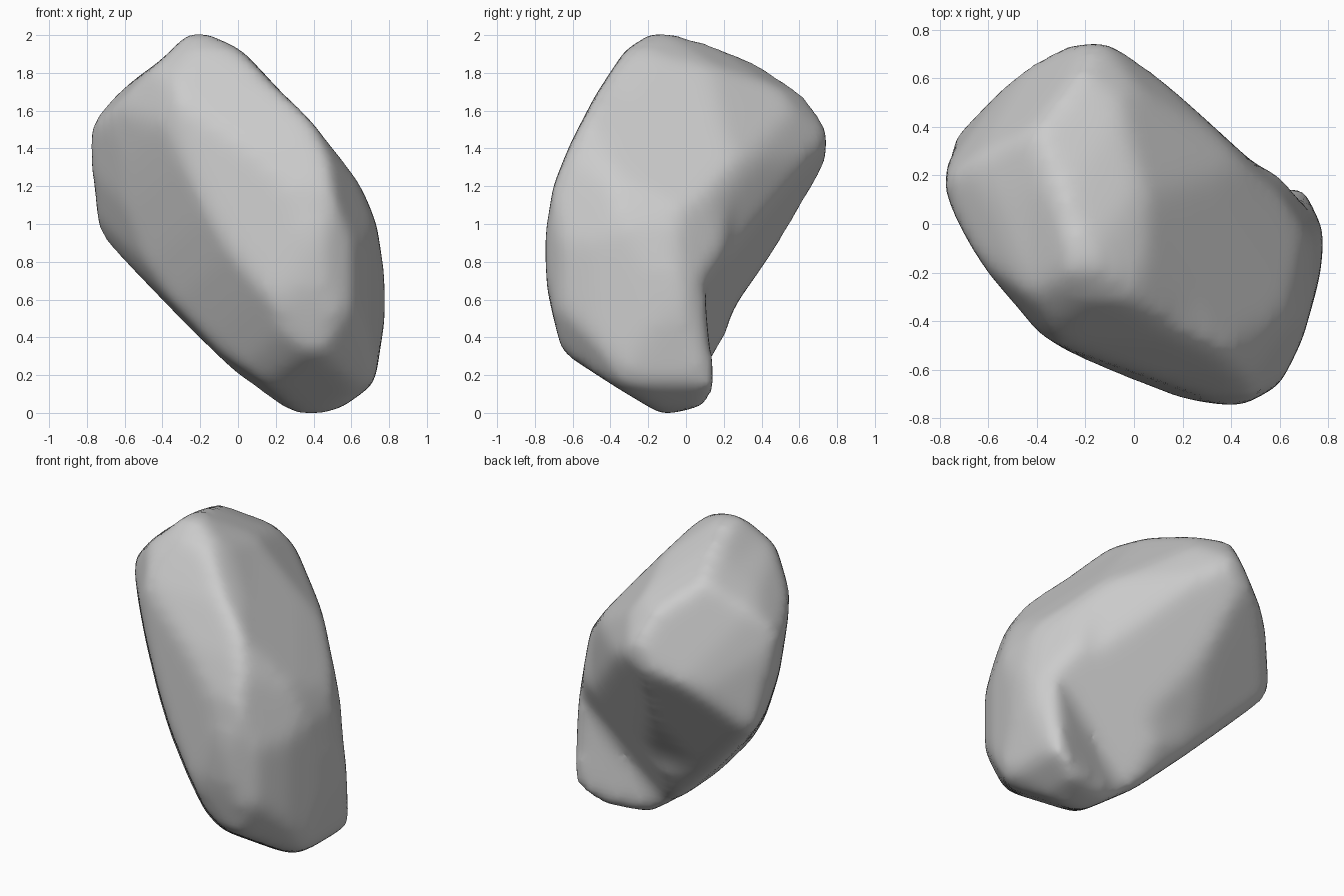
import bpy, bmesh
from math import sin, cos, radians
from mathutils import Matrix, Vector

cube = bpy.data.objects.get("Cube")
if cube:
    bpy.data.objects.remove(cube, do_unlink=True)

X, Y, Z = Vector((1, 0, 0)), Vector((0, 1, 0)), Vector((0, 0, 1))
BASE, MIDDLE = Vector(), Vector((0, 0, 1))
REACH = 3
SWELL = 1.02  # spare stone that the wear takes off again


def prism(name, outline, right, up, origin):
    """Long block whose cross-section is the outline drawn on the right/up axes."""
    depth = right.cross(up).normalized() * REACH
    bm = bmesh.new()
    corners = [origin + right * u + up * v - depth for u, v in outline]
    face = bm.faces.new([bm.verts.new(MIDDLE + (c - MIDDLE) * SWELL) for c in corners])
    extruded = bmesh.ops.extrude_face_region(bm, geom=[face], use_keep_orig=True)
    moved = [g for g in extruded["geom"] if isinstance(g, bmesh.types.BMVert)]
    bmesh.ops.translate(bm, verts=moved, vec=depth * 2)
    bmesh.ops.recalc_face_normals(bm, faces=bm.faces)
    mesh = bpy.data.meshes.new(name)
    bm.to_mesh(mesh)
    bm.free()
    obj = bpy.data.objects.new(name, mesh)
    bpy.context.collection.objects.link(obj)
    obj.hide_render = True
    return obj


def slanted_axes(turn, tilt):
    """Right and up axes of a sheet turned about z and tilted back."""
    a, e = radians(turn), radians(tilt)
    right = Vector((cos(a), sin(a), 0))
    away = Vector((-sin(a), cos(a), 0))
    return right, Z * cos(e) + away * sin(e)


def half_space(name, point, normal):
    """Huge block below a flat chipped face."""
    up = Vector(normal).normalized()
    square = [(-REACH, -REACH), (REACH, -REACH), (REACH, 0), (-REACH, 0)]
    return prism(name, square, up.orthogonal().normalized(), up, Vector(point))


def hollow(name, point, normal, valley):
    """Flat face that rises again beyond a valley line."""
    up = Vector(normal).normalized()
    right = Vector(valley).cross(up).normalized()
    bent = [(-REACH, -REACH), (REACH, -REACH), (REACH, REACH), (0, 0), (-REACH, 0)]
    return prism(name, bent, right, up, Vector(point))


# Main boulder block, seen along its depth
boulder = prism("boulder", [
    (-.25, 2), (-.15, 2), (.03, 1.95), (.2, 1.74), (.5, 1.46), (.66, 1.15), (.72, 1),
    (.76, .75), (.77, .55), (.71, .17), (.53, .04), (.37, 0), (.27, .02), (0, .22),
    (-.66, .85), (-.73, .95), (-.75, 1.2), (-.77, 1.4), (-.76, 1.54), (-.72, 1.62),
    (-.4, 1.85)], X, Z, BASE)

# Side and plan outlines that trim the block
side = prism("side_trim", [
    (-.18, 2), (0, 1.99), (.2, 1.93), (.5, 1.83), (.65, 1.67), (.73, 1.5), (.74, 1.38),
    (.68, 1.2), (.57, 1.02), (.27, .6), (.22, .5), (.21, .2), (.1, .05), (-.17, 0),
    (-.37, .15), (-.58, .26), (-.65, .35), (-.72, .65), (-.74, .9), (-.69, 1.2),
    (-.6, 1.42), (-.47, 1.67), (-.3, 1.93)], Y, Z, BASE)
plan = prism("plan_trim", [
    (-.77, .15), (-.75, .32), (-.66, .47), (-.44, .65), (-.28, .72), (-.12, .74),
    (-.03, .7), (.15, .55), (.5, .23), (.6, .21), (.7, .15), (.77, -.04), (.75, -.22),
    (.68, -.47), (.59, -.65), (.43, -.74), (.2, -.71), (-.03, -.66), (-.2, -.56),
    (-.42, -.42), (-.6, -.22), (-.7, -.05)], X, Y, BASE)

# Slanted outlines that chamfer the corners
front_slant = prism("front_slant_trim", [
    (-.6, .66), (-.6, .58), (-.57, .37), (-.53, .17), (-.46, -.12), (-.39, -.35),
    (-.29, -.6), (-.19, -.81), (-.03, -.98), (.26, -1.07), (.45, -1.02), (.65, -.87),
    (.6, -.21), (.55, .04), (.49, .35), (.33, .74), (.19, .88), (0, .98), (-.12, .98),
    (-.42, .83)], *slanted_axes(35, 28), MIDDLE)
back_slant = prism("back_slant_trim", [
    (-.65, -.62), (-.63, -.18), (-.55, .27), (-.35, .47), (-.08, .72), (.11, .91),
    (.21, .91), (.34, .87), (.52, .72), (.6, .44), (.59, .28), (.54, -.03), (.46, -.27),
    (.38, -.39), (-.08, -.78), (-.18, -.79), (-.52, -.75)], *slanted_axes(215, 28), MIDDLE)
under_slant = prism("under_slant_trim", [
    (-.86, -.18), (-.74, .2), (-.61, .39), (-.4, .52), (-.13, .73), (.07, .79), (.3, .8),
    (.57, .77), (.62, .69), (.75, .28), (.79, -.03), (.79, -.15), (.68, -.25),
    (.04, -.67), (-.32, -.84), (-.73, -.72), (-.86, -.48)], *slanted_axes(145, -28), MIDDLE)

# Flat chipped faces on the back, the upper side and the front
overhang = half_space("overhang_trim", (-.72, .37, .95), (-.23, .94, -.6))
shoulder = half_space("shoulder_trim", (-.75, .2, 1.6), (-.18, .21, .11))
upper_slope = half_space("upper_slope_trim", (.05, -.1, 1.95), (.72, .41, .69))
front_ridge = half_space("front_ridge_trim", (0, -.63, .9), (-.28, -.92, .06))

# Back face running down to a knob at the foot
back_face = hollow("back_face_trim", (.66, .1, .7), (.32, .85, -.42), (-.28, -.04, -.28))

trims = [side, plan, front_slant, back_slant, under_slant,
         overhang, shoulder, upper_slope, front_ridge, back_face]
for trim in trims:
    cut = boulder.modifiers.new(trim.name, "BOOLEAN")
    cut.operation = "INTERSECT"
    cut.solver = "EXACT"
    cut.object = trim

# Weathered, rounded edges
remesh = boulder.modifiers.new("even_surface", "REMESH")
remesh.mode = "VOXEL"
remesh.voxel_size = .035
soften = boulder.modifiers.new("worn_edges", "SMOOTH")
soften.factor = .5
soften.iterations = 20

# Bake the modifiers and drop the trimming blocks
bpy.context.view_layer.update()
graph = bpy.context.evaluated_depsgraph_get()
baked = bpy.data.meshes.new_from_object(boulder.evaluated_get(graph))
boulder.modifiers.clear()
boulder.data = baked
boulder.hide_render = False
for trim in trims:
    bpy.data.objects.remove(trim, do_unlink=True)

# Stand the stone on the ground
lowest = min(v.co.z for v in baked.vertices)
baked.transform(Matrix.Translation((0, 0, -lowest)))

# Grey stone
stone = bpy.data.materials.new("grey_stone")
stone.use_nodes = True
grey = (.6, .6, .6, 1)
stone.diffuse_color = grey
stone.node_tree.nodes["Principled BSDF"].inputs["Base Color"].default_value = grey
baked.materials.clear()
baked.materials.append(stone)
for polygon in baked.polygons:
    polygon.material_index = 0
    polygon.use_smooth = True
